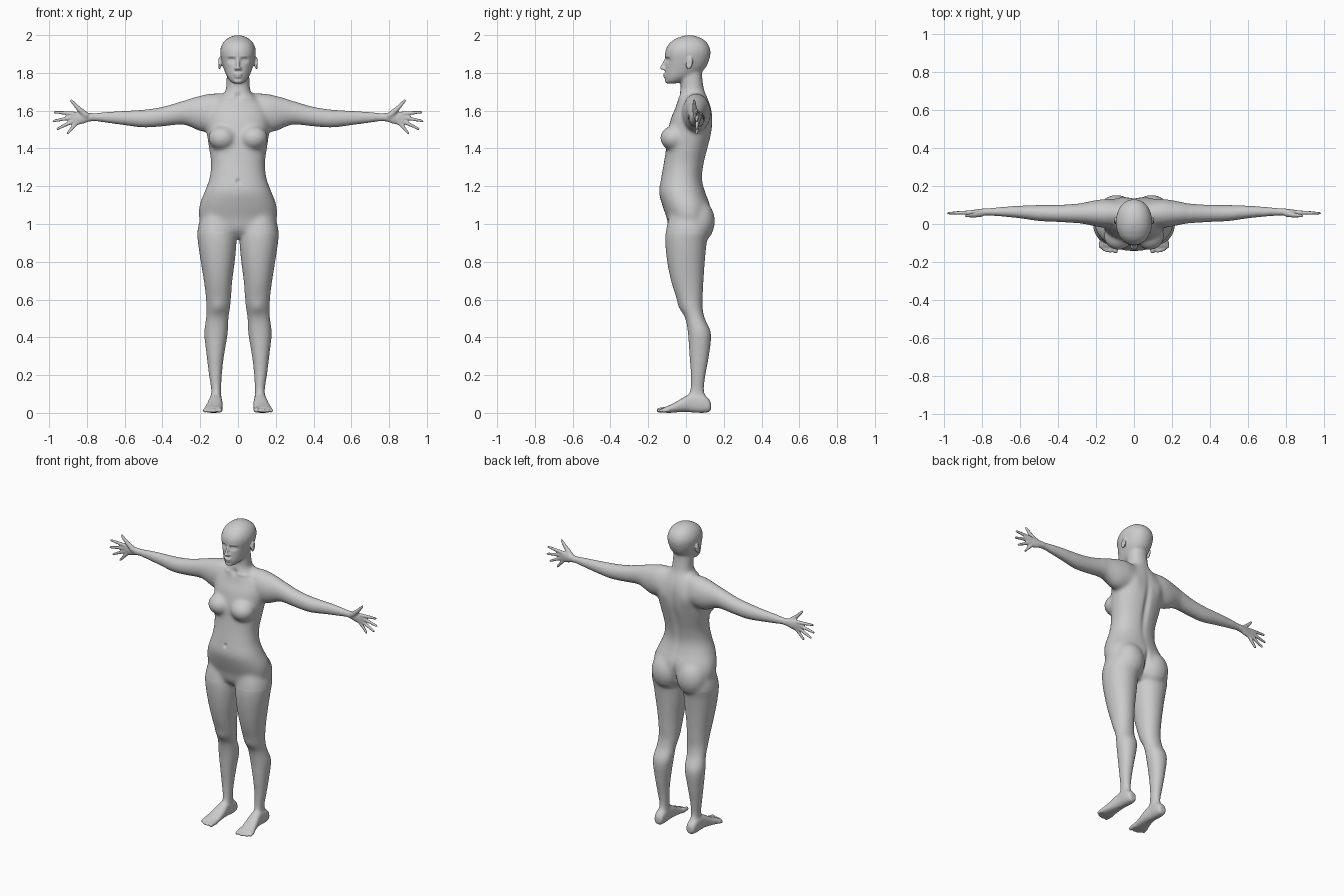
import bpy, bmesh, math
from mathutils import Vector, Matrix

cube = bpy.data.objects.get("Cube")
if cube:
    bpy.data.objects.remove(cube, do_unlink=True)

skin = bpy.data.materials.new("grey_skin")
skin.use_nodes = True
GREY = (0.6, 0.6, 0.6, 1)
skin.diffuse_color = GREY
skin.node_tree.nodes["Principled BSDF"].inputs["Base Color"].default_value = GREY

bm = bmesh.new()


def spline(a, b, c, d, t):
    """Smooth value between b and c."""
    return b + 0.5 * t * (c - a + t * (2*a - 5*b + 4*c - d + t * (3*(b - c) + d - a)))


def loft(axis, sections, power=2.0, steps=4, ring=32):
    """Skin over oval sections: position on axis, then low and high of the other two axes.
    All section values are in thousandths."""
    rows, last = [], len(sections) - 1
    for i in range(last):
        quad = [sections[max(0, min(last, i + k))] for k in (-1, 0, 1, 2)]
        for s in range(steps):
            rows.append([spline(*v, s / steps) for v in zip(*quad)])
    rows.append(sections[-1])
    loops = []
    for pos, a0, a1, b0, b1 in rows:
        loop = []
        for k in range(ring):
            angle = math.tau * k / ring
            c, s = math.cos(angle), math.sin(angle)
            u = math.copysign(abs(c) ** (2 / power), c)
            v = math.copysign(abs(s) ** (2 / power), s)
            co = [(a0 + a1 + u * (a1 - a0)) / 2, (b0 + b1 + v * (b1 - b0)) / 2]
            co.insert(axis, pos)
            loop.append(bm.verts.new(Vector(co) / 1000))
        loops.append(loop)
    for one, two in zip(loops, loops[1:]):
        for k in range(ring):
            n = (k + 1) % ring
            bm.faces.new((one[k], one[n], two[n], two[k]))
    bm.faces.new(loops[0])
    bm.faces.new(loops[-1])


def blob(centre, radii, tilt=0, axis="X"):
    m = (Matrix.Translation(centre) @ Matrix.Rotation(math.radians(tilt), 4, axis)
         @ Matrix.Diagonal((*radii, 1)))
    bmesh.ops.create_uvsphere(bm, u_segments=24, v_segments=16, radius=1, matrix=m)


def digit(start, end, r0, r1):
    """Tapered rod with round ends, for fingers, toes and the nose."""
    a, b = Vector(start), Vector(end)
    d = b - a
    m = Matrix.Translation((a + b) / 2) @ d.to_track_quat("Z", "Y").to_matrix().to_4x4()
    bmesh.ops.create_cone(bm, cap_ends=True, segments=16, radius1=r0, radius2=r1,
                          depth=d.length, matrix=m)
    blob(a, (r0,) * 3)
    blob(b, (r1,) * 3)


def symmetric(rows):
    return [(z, -w, w, f, b) for z, w, f, b in rows]


# torso and neck: height, half width, front, back
loft(2, symmetric([
    (925, 90, -50, 60), (970, 170, -88, 105), (1030, 206, -102, 128), (1100, 204, -126, 128),
    (1170, 178, -143, 102), (1240, 152, -133, 86), (1320, 143, -118, 96),
    (1400, 154, -106, 116), (1480, 165, -98, 135), (1560, 168, -80, 140),
    (1620, 150, -54, 132), (1665, 105, -42, 116), (1695, 72, -34, 102),
    (1725, 63, -28, 93), (1780, 60, -30, 86), (1830, 55, -30, 86)]), 2.2)

# head
loft(2, symmetric([
    (1744, 22, -98, -50), (1758, 42, -107, -8), (1785, 61, -111, 50), (1820, 75, -110, 98),
    (1860, 87, -108, 120), (1900, 94, -111, 130), (1930, 92, -104, 127),
    (1960, 79, -84, 111), (1983, 55, -50, 83), (1995, 30, -18, 52), (2000, 8, 5, 28)]), 2.15)

# face and ears
digit((0, -.107, 1.872), (0, -.128, 1.826), .007, .010)
blob((.011, -.117, 1.822), (.009, .011, .008))
blob((0, -.111, 1.793), (.024, .011, .006))
blob((0, -.108, 1.779), (.020, .012, .007))
blob((0, -.098, 1.757), (.024, .014, .013))
blob((.098, .018, 1.85), (.009, .018, .034), -12)

# bust and seat
blob((.083, -.066, 1.455), (.076, .072, .066))
blob((.092, .066, 1.015), (.098, .088, .115))

# arm and palm: sideways, front, back, bottom, top
loft(0, [
    (50, 0, 110, 1530, 1690), (140, -20, 130, 1490, 1692), (200, -14, 126, 1490, 1680),
    (250, -3, 116, 1512, 1667), (300, 4, 107, 1526, 1650), (400, 10, 101, 1516, 1621),
    (500, 15, 100, 1510, 1606), (600, 29, 97, 1522, 1600), (700, 39, 90, 1535, 1594),
    (775, 44, 83, 1544, 1587), (820, 45, 78, 1531, 1592), (860, 48, 72, 1525, 1594),
    (882, 52, 68, 1536, 1582)])

# thumb and fingers: knuckle and tip as sideways, up
for x0, z0, x1, z1 in ((.865, 1.584, .970, 1.592), (.872, 1.566, .976, 1.545),
                       (.868, 1.547, .955, 1.504), (.855, 1.535, .902, 1.480)):
    digit((x0, .060, z0), (x1, .057, z1), .012, .0075)
digit((.805, .054, 1.575), (.845, .046, 1.612), .018, .013)
digit((.845, .046, 1.612), (.882, .043, 1.652), .013, .008)

# leg: height, inner, outer, front, back
loft(2, [
    (1060, 30, 190, -85, 110), (970, 10, 215, -106, 124), (900, 8, 212, -110, 110),
    (800, 17, 197, -100, 100), (700, 30, 181, -80, 93), (620, 36, 171, -55, 89),
    (560, 41, 168, -33, 88), (500, 50, 170, -4, 100), (420, 54, 179, 10, 133),
    (300, 74, 166, 18, 122), (200, 85, 154, 25, 104), (120, 89, 142, 22, 96),
    (70, 88, 145, 5, 112), (35, 90, 142, 20, 115)], 2.1)

# foot: depth, inner, outer, bottom, top
loft(1, [
    (132, 100, 133, 18, 52), (122, 89, 145, 5, 72), (90, 84, 151, 0, 98),
    (40, 85, 152, 2, 106), (0, 82, 158, 5, 90), (-50, 82, 170, 3, 60),
    (-90, 83, 180, 0, 40), (-118, 88, 177, 2, 29)], 2.4)

# toes
digit((.098, -.10, .018), (.097, -.143, .014), .017, .013)
for k in range(4):
    x, y = .124 + .0175 * k, -.143 + .004 * k * k / 1.5
    digit((x - .004, -.095, .016), (x, y, .011), .012, .010)

# fuse both halves into one skin
bmesh.ops.recalc_face_normals(bm, faces=bm.faces)
mesh = bpy.data.meshes.new("body")
bm.to_mesh(mesh)
bm.free()
body = bpy.data.objects.new("body", mesh)
bpy.context.collection.objects.link(body)
mirror = body.modifiers.new("both_sides", "MIRROR")
mirror.use_mirror_merge = False
fuse = body.modifiers.new("fuse", "REMESH")
fuse.mode, fuse.voxel_size = "VOXEL", 0.0052
fused = bpy.data.meshes.new_from_object(
    body.evaluated_get(bpy.context.evaluated_depsgraph_get()))
body.modifiers.clear()
body.data = fused

# soften the joints, keeping hands, feet and face crisp
bm = bmesh.new()
bm.from_mesh(fused)


def soften(times, rule):
    verts = [v for v in bm.verts if rule(v.co)]
    for _ in range(times):
        bmesh.ops.smooth_vert(bm, verts=verts, factor=0.5, use_axis_x=True,
                              use_axis_y=True, use_axis_z=True)


soften(3, lambda p: True)
soften(22, lambda p: abs(p.x) < .77 and .1 < p.z < 1.735)
soften(22, lambda p: abs(p.x) < .3 and .95 < p.z < 1.7)
soften(12, lambda p: p.z > 1.735 and p.y > -.06 and abs(p.x) < .086)


def sculpt(centre, radii, push):
    """Push the surface around a point, alike on both sides."""
    c = Vector(centre)
    for v in bm.verts:
        if abs(v.co.z - c.z) > 2.5 * radii[2]:
            continue
        p = Vector((abs(v.co.x), v.co.y, v.co.z))
        d = sum(((p[i] - c[i]) / radii[i]) ** 2 for i in range(3))
        if d < 6:
            side = math.copysign(1, v.co.x)
            v.co += Vector((push[0] * side, push[1], push[2])) * math.exp(-d)


# eye sockets, eyelids, brows, ear hollows
sculpt((.034, -.10, 1.868), (.019, .04, .012), (0, .014, 0))
sculpt((.034, -.09, 1.866), (.011, .04, .006), (0, -.007, 0))
sculpt((.034, -.10, 1.887), (.022, .04, .006), (0, -.003, 0))
sculpt((.106, .018, 1.852), (.02, .008, .017), (-.005, 0, 0))
# navel, collar bones and neck pit
sculpt((0, -.135, 1.225), (.010, .05, .013), (0, .009, 0))
sculpt((0, -.04, 1.675), (.018, .05, .018), (0, .009, 0))
sculpt((.09, -.04, 1.668), (.06, .05, .010), (0, -.005, 0))
# spine groove, shoulder blades, seat cleft
sculpt((0, .12, 1.40), (.020, .06, .17), (0, -.012, 0))
sculpt((.095, .13, 1.55), (.045, .06, .06), (0, .010, 0))
sculpt((0, .13, 1.00), (.014, .08, .075), (0, -.020, 0))
# knee caps
sculpt((.105, -.03, .56), (.03, .05, .035), (0, -.006, 0))

bm.to_mesh(fused)
bm.free()
fused.materials.clear()
fused.materials.append(skin)
for poly in fused.polygons:
    poly.material_index = 0
    poly.use_smooth = True
